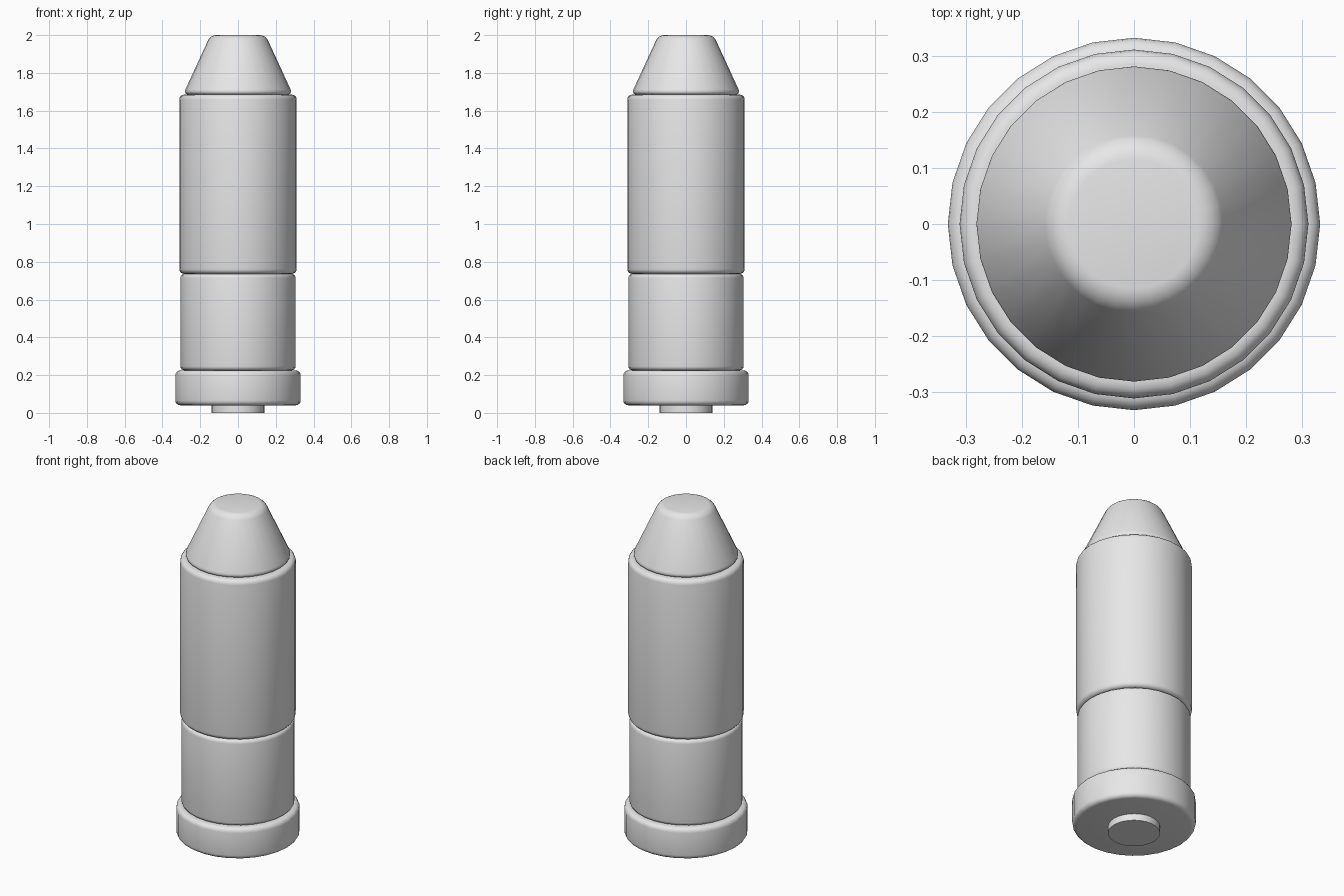
import bpy
import bmesh
import math

SIDES = 28

if "Cube" in bpy.data.objects:
    bpy.data.objects.remove(bpy.data.objects["Cube"], do_unlink=True)

# One plain grey for every part
grey = bpy.data.materials.new("light_grey")
grey.use_nodes = True
colour = (0.8, 0.8, 0.8, 1.0)
grey.diffuse_color = colour
grey.node_tree.nodes["Principled BSDF"].inputs["Base Color"].default_value = colour


def drum(name, bottom, top, r_bottom, r_top, rounding):
    """Upright capped cylinder or cone with rounded rims."""
    bm = bmesh.new()
    bmesh.ops.create_cone(bm, cap_ends=True, segments=SIDES,
                          radius1=r_bottom, radius2=r_top, depth=top - bottom)
    bmesh.ops.translate(bm, verts=bm.verts, vec=(0, 0, (bottom + top) / 2))
    if rounding:
        rims = [e for e in bm.edges
                if abs(e.verts[0].co.z - e.verts[1].co.z) < 1e-4]
        bmesh.ops.bevel(bm, geom=rims, offset=rounding, segments=4,
                        profile=0.5, affect='EDGES')
    bmesh.ops.recalc_face_normals(bm, faces=bm.faces)
    mesh = bpy.data.meshes.new(name)
    bm.to_mesh(mesh)
    bm.free()
    mesh.materials.append(grey)
    obj = bpy.data.objects.new(name, mesh)
    bpy.context.collection.objects.link(obj)
    bpy.ops.object.select_all(action='DESELECT')
    obj.select_set(True)
    bpy.context.view_layer.objects.active = obj
    bpy.ops.object.shade_smooth_by_angle(angle=math.radians(40))
    return obj


# Stacked parts from the floor up
primer = drum("primer", 0.0, 0.06, 0.14, 0.14, 0)
primer.data.shade_smooth()
drum("base_rim", 0.04, 0.225, 0.332, 0.332, 0.026)
drum("lower_casing", 0.225, 0.736, 0.305, 0.305, 0.022)
drum("upper_casing", 0.736, 1.685, 0.311, 0.311, 0.026)
drum("nose_cone", 1.685, 2.0, 0.291, 0.146, 0.03)
